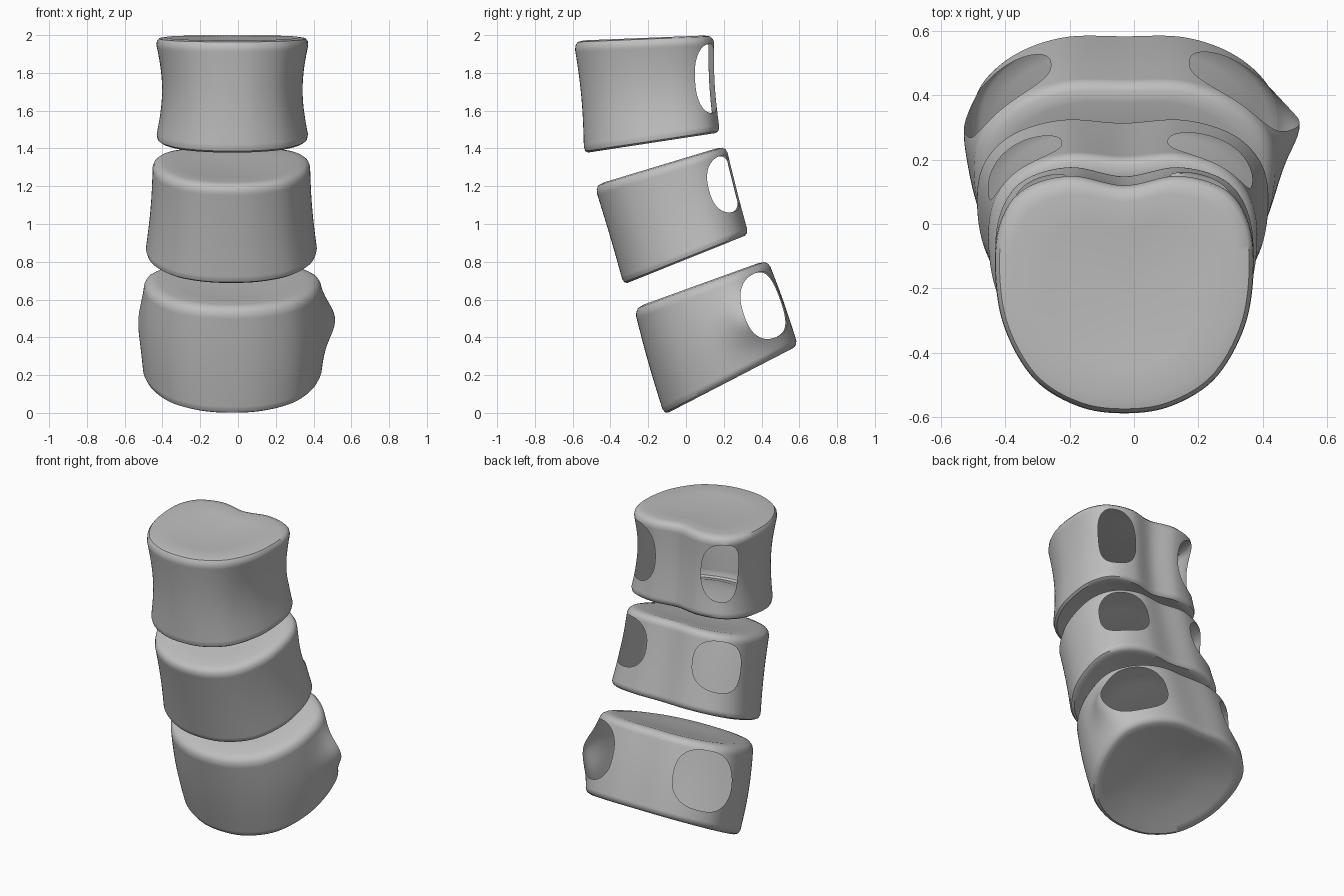
import bpy, bmesh, math

cube = bpy.data.objects.get("Cube")
if cube:
    bpy.data.objects.remove(cube, do_unlink=True)

bone = bpy.data.materials.new("bone_grey")
bone.use_nodes = True
GREY = (0.52, 0.52, 0.52, 1)
bone.diffuse_color = GREY
bone.node_tree.nodes["Principled BSDF"].inputs["Base Color"].default_value = GREY

# Front of the half section, from mid front to the widest point
FRONT = [(0, -1), (0.36, -0.94), (0.7, -0.71), (0.925, -0.29), (1, 0.16)]
AROUND, WALL = 144, 40


def outline(half, j):
    """Smooth section point at position j (0 front, 8 back)."""
    def ctrl(i):
        if i < 0:
            return -half[-i][0], half[-i][1]
        if i > 8:
            return -half[16 - i][0], half[16 - i][1]
        return half[i]
    i = min(int(j), 7)
    t = j - i
    a, b, c, d = (ctrl(i + k) for k in (-1, 0, 1, 2))
    return [0.5 * (2 * q + (r - p) * t + (2 * p - 5 * q + 4 * r - s) * t ** 2
                   + (3 * q - p - 3 * r + s) * t ** 3)
            for p, q, r, s in zip(a, b, c, d)]


def lerp(a, b, t):
    return a + (b - a) * t


def vertebra(name, low, high, width, centre, waist, rear, hole, shift, flare):
    """low/high: front and back (y, z) of the lower and upper rims."""
    half = FRONT + rear

    def place(side, j, v, scale):
        x, y = outline(half, j)
        pinch = 1 - waist * math.sin(math.pi * v)
        t = (y * scale * (1 - 0.4 * waist * math.sin(math.pi * v)) + 1) / 2
        py, pz = (lerp(lerp(low[0][k], low[1][k], t),
                       lerp(high[0][k], high[1][k], t), v) for k in (0, 1))
        px = x * scale * pinch * lerp(width[0], width[1], v)
        bump = math.exp(-((j - 4.8) / 0.8) ** 2 - ((v - 0.5) / 0.25) ** 2)
        px += bump * flare[0 if side < 0 else 1]
        return side * px + centre, py, pz

    # Rings: lower cap, rounded rim, wall, rounded rim, upper cap
    rings = [(0.3, 0.08), (0.6, 0.055), (0.84, 0.014), (0.94, 0), (0.98, 0.017)]
    rings += [(1, lerp(0.055, 0.92, i / WALL)) for i in range(WALL + 1)]
    rings += [(0.983, 0.96), (0.945, 0.988), (0.85, 1), (0.6, 0.988), (0.3, 0.975)]

    bm = bmesh.new()
    param, grid = {}, []
    for scale, v in rings:
        row = []
        for k in range(AROUND):
            a = 16 * k / AROUND
            side, j = (1, a) if a <= 8 else (-1, 16 - a)
            vert = bm.verts.new(place(side, j, v, scale))
            param[vert] = (side, j, v, scale)
            row.append(vert)
        grid.append(row)
    for lower, upper in zip(grid, grid[1:]):
        for k in range(AROUND):
            n = (k + 1) % AROUND
            bm.faces.new((lower[k], lower[n], upper[n], upper[k]))
    for row, v in ((grid[0][::-1], 0.085), (grid[-1], 0.972)):
        mid = bm.verts.new(place(1, 0, v, 0))
        param[mid] = (1, 0, v, 0)
        for k in range(AROUND):
            bm.faces.new((row[k], row[(k + 1) % AROUND], mid))

    # Open an oval hole through each rear corner, the left one nearer the middle
    hv, rj, rv = hole[1:]

    def hole_j(side):
        return hole[0] + (shift if side > 0 else 0)

    def reach(side, j, v):
        return (abs((j - hole_j(side)) / rj) ** 2.5 + abs((v - hv) / rv) ** 2.5) ** 0.4

    doomed = []
    for f in bm.faces:
        ps = [param[v] for v in f.verts]
        if min(p[3] for p in ps) == 1:
            j, v = (sum(p[k] for p in ps) / 4 for k in (1, 2))
            if reach(ps[0][0], j, v) < 1:
                doomed.append(f)
    bmesh.ops.delete(bm, geom=doomed, context='FACES')
    for vert in bm.verts:
        if vert.is_boundary:
            side, j, v, scale = param[vert]
            r, hj = reach(side, j, v), hole_j(side)
            vert.co = place(side, hj + (j - hj) / r, hv + (v - hv) / r, scale)

    mesh = bpy.data.meshes.new(name)
    bm.to_mesh(mesh)
    bm.free()
    obj = bpy.data.objects.new(name, mesh)
    bpy.context.collection.objects.link(obj)
    mesh.materials.append(bone)
    bpy.ops.object.select_all(action='DESELECT')
    obj.select_set(True)
    bpy.context.view_layer.objects.active = obj
    bpy.ops.object.shade_smooth_by_angle(angle=math.radians(40))


vertebra("upper_vertebra", ((-0.54, 1.375), (0.18, 1.485)), ((-0.595, 1.97), (0.15, 2.0)),
         (0.405, 0.41), -0.03, 0.09, [(0.97, 0.58), (0.79, 0.88), (0.42, 1), (0, 0.92)],
         (5.98, 0.56, 0.85, 0.35), 0.25, (0, 0))
vertebra("middle_vertebra", ((-0.33, 0.68), (0.33, 0.945)), ((-0.485, 1.205), (0.21, 1.415)),
         (0.455, 0.415), -0.035, 0.02, [(0.96, 0.57), (0.76, 0.86), (0.41, 1), (0, 0.97)],
         (5.85, 0.6, 1.05, 0.31), 0.3, (0, 0))
vertebra("lower_vertebra", ((-0.115, -0.01), (0.59, 0.355)), ((-0.275, 0.555), (0.43, 0.81)),
         (0.47, 0.46), -0.03, -0.04, [(0.95, 0.54), (0.73, 0.83), (0.4, 0.99), (0, 1)],
         (5.68, 0.55, 1.12, 0.36), 0.15, (0.02, 0.07))
